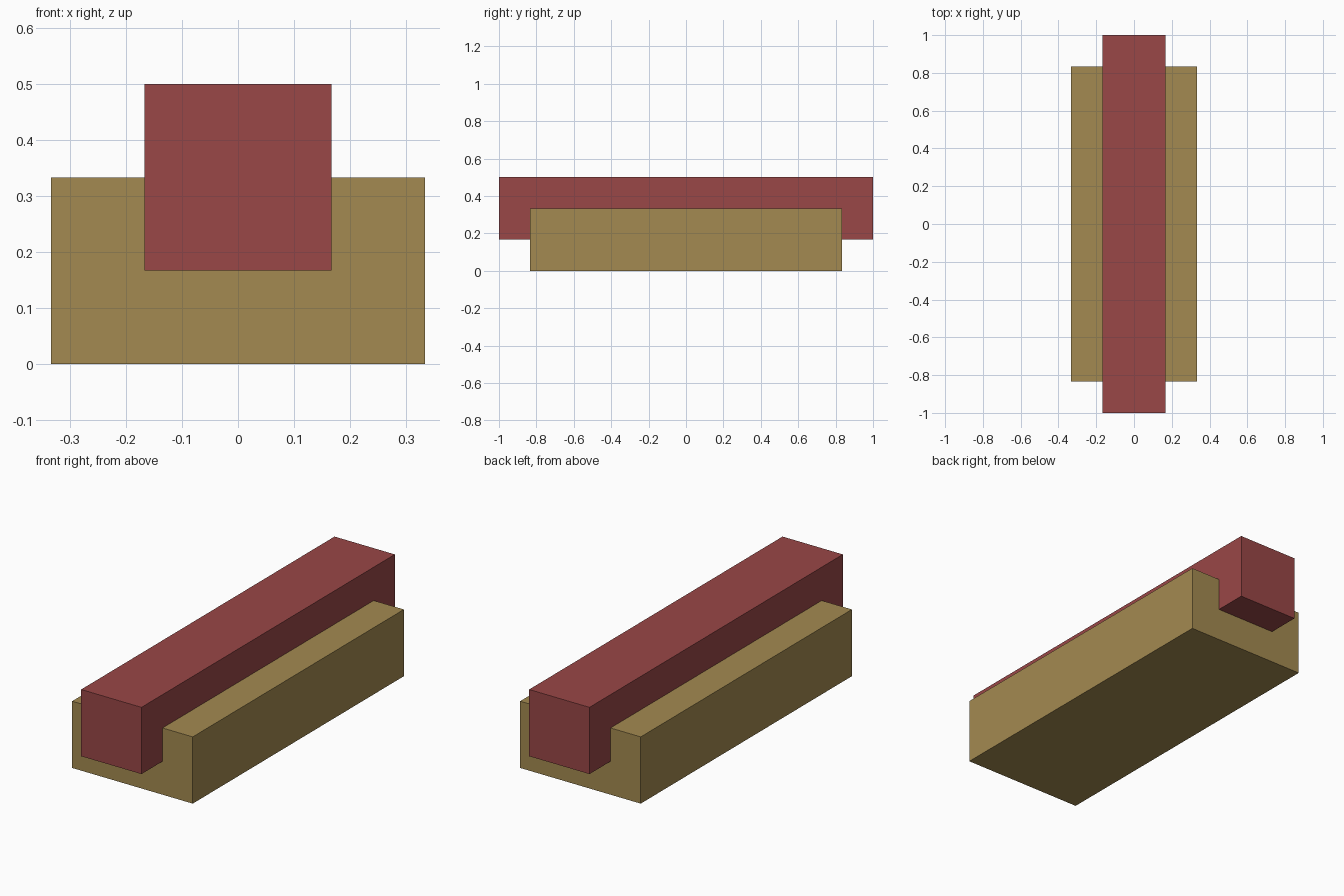
import bpy

if "Cube" in bpy.data.objects:
    bpy.data.objects.remove(bpy.data.objects["Cube"])


def material(name, color):
    mat = bpy.data.materials.new(name)
    mat.diffuse_color = (*color, 1.0)
    mat.use_nodes = True
    mat.node_tree.nodes["Principled BSDF"].inputs["Base Color"].default_value = mat.diffuse_color
    return mat


def box(name, size, bottom, mat):
    """Box centred on x and y, resting at height bottom."""
    bpy.ops.mesh.primitive_cube_add(size=1, location=(0, 0, bottom + size[2] / 2))
    obj = bpy.context.object
    obj.name = name
    obj.scale = size
    bpy.ops.object.transform_apply(location=False, rotation=False, scale=True)
    obj.data.materials.append(mat)
    return obj


ochre = material("ochre", (0.37, 0.255, 0.082))
dark_red = material("dark red", (0.32, 0.063, 0.063))

# Wide lower block
box("base_block", (2 / 3, 5 / 3, 1 / 3), 0, ochre)

# Long square bar sunk into the base and overhanging both ends
box("top_bar", (1 / 3, 2, 1 / 3), 1 / 6, dark_red)
